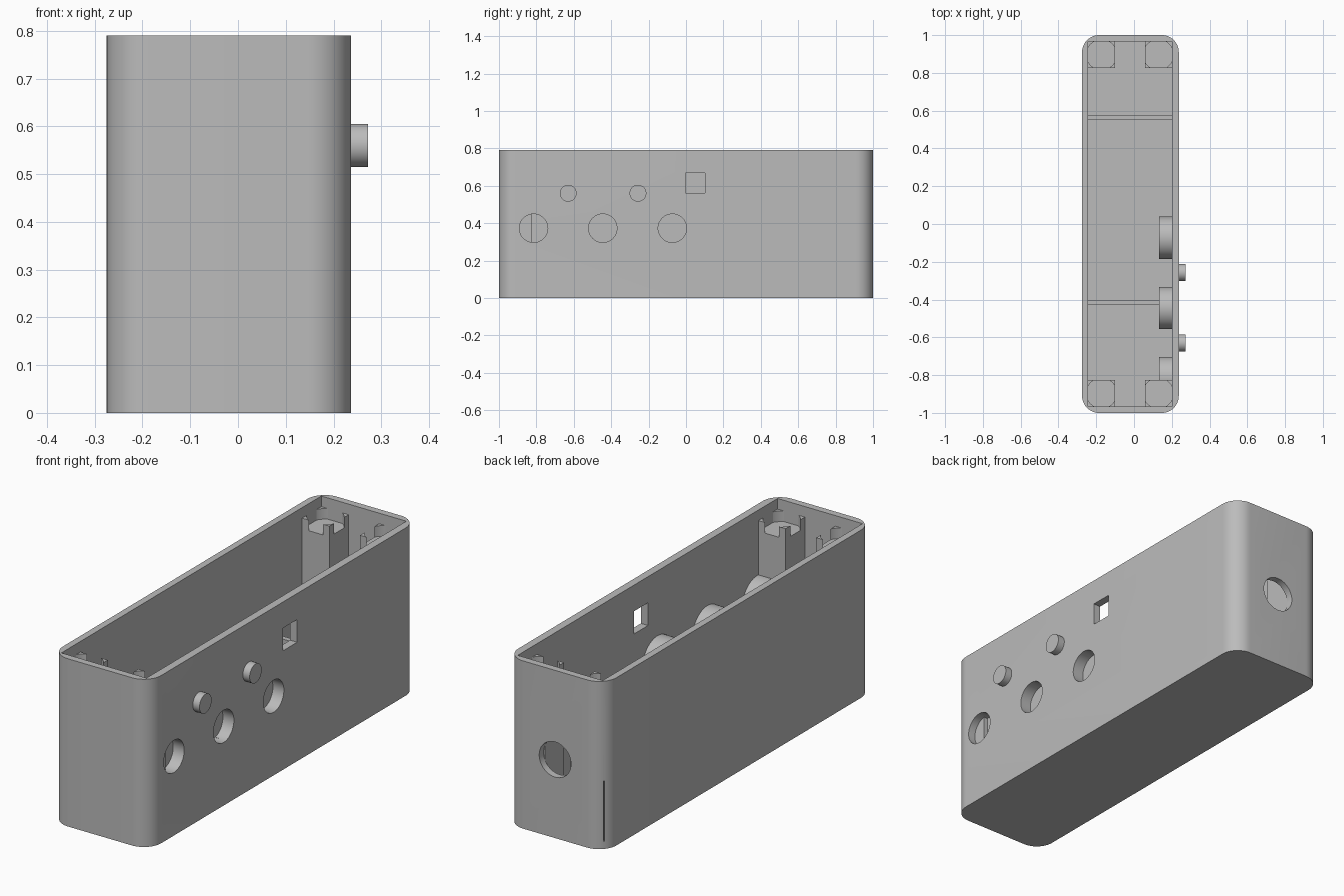
import bpy, bmesh, math
from mathutils import Matrix, Vector

if "Cube" in bpy.data.objects:
    bpy.data.objects.remove(bpy.data.objects["Cube"], do_unlink=True)

# One plain grey plastic
grey = bpy.data.materials.new("grey plastic")
grey.use_nodes = True
colour = (0.5, 0.5, 0.5, 1)
grey.diffuse_color = colour
grey.node_tree.nodes["Principled BSDF"].inputs["Base Color"].default_value = colour

# Main sizes
X0, X1, Y, H = -0.275, 0.237, 1.0, 0.79
IX0, IX1, IY = -0.243, 0.2, 0.967
FLOOR, RADIUS = 0.035, 0.09
POST = 0.142


def finish(name, bm):
    bmesh.ops.recalc_face_normals(bm, faces=bm.faces)
    mesh = bpy.data.meshes.new(name)
    bm.to_mesh(mesh)
    bm.free()
    mesh.materials.append(grey)
    obj = bpy.data.objects.new(name, mesh)
    bpy.context.collection.objects.link(obj)
    return obj


def box(name, lo, hi, turn=0):
    lo, hi = Vector(lo), Vector(hi)
    bm = bmesh.new()
    bmesh.ops.create_cube(bm, size=1, matrix=Matrix.Translation((lo + hi) / 2)
                          @ Matrix.Rotation(turn, 4, "Z") @ Matrix.Diagonal((*(hi - lo), 1)))
    return finish(name, bm)


def cylinder(name, centre, radius, depth, axis):
    turn = {"X": Matrix.Rotation(math.pi / 2, 4, "Y"),
            "Y": Matrix.Rotation(math.pi / 2, 4, "X"),
            "Z": Matrix.Identity(4)}[axis]
    bm = bmesh.new()
    bmesh.ops.create_cone(bm, cap_ends=True, segments=48, radius1=radius, radius2=radius,
                          depth=depth, matrix=Matrix.Translation(centre) @ turn)
    return finish(name, bm)


def cut(obj, cutter):
    cutter.hide_render = True
    mod = obj.modifiers.new("cut", "BOOLEAN")
    mod.operation, mod.solver, mod.object = "DIFFERENCE", "EXACT", cutter
    bpy.context.view_layer.objects.active = obj
    bpy.ops.object.modifier_apply(modifier=mod.name)
    bpy.data.objects.remove(cutter, do_unlink=True)


def smooth(obj):
    bpy.ops.object.select_all(action="DESELECT")
    obj.select_set(True)
    bpy.context.view_layer.objects.active = obj
    bpy.ops.object.shade_smooth_by_angle(angle=math.radians(30))


# Enclosure: rounded outline extruded upward
bm = bmesh.new()
outline = []
corners = [(X1, Y), (X0, Y), (X0, -Y), (X1, -Y)]
for quarter, (cx, cy) in enumerate(corners):
    cx -= math.copysign(RADIUS, cx)
    cy -= math.copysign(RADIUS, cy)
    for step in range(13):
        a = (quarter + step / 12) * math.pi / 2
        outline.append(bm.verts.new((cx + RADIUS * math.cos(a), cy + RADIUS * math.sin(a), 0)))
base = bm.faces.new(outline)
top = bmesh.ops.extrude_face_region(bm, geom=[base])["geom"]
bmesh.ops.translate(bm, vec=(0, 0, H), verts=[g for g in top if isinstance(g, bmesh.types.BMVert)])
shell = finish("enclosure", bm)

# Square-cornered cavity, open at the top
cut(shell, box("cavity", (IX0, -IY, FLOOR), (IX1, IY, 1)))

# Wall openings: round sockets, switch window, rear cable hole, corner slit
SOCKETS = (-0.815, -0.445, -0.073)
for y in SOCKETS:
    cut(shell, cylinder("socket_cutter", (0.22, y, 0.373), 0.076, 0.1, "X"))
cut(shell, box("window_cutter", (0.15, -0.003, 0.56), (0.3, 0.102, 0.667)))
cut(shell, cylinder("cable_cutter", (-0.018, Y, 0.37), 0.083, 0.15, "Y"))
cut(shell, box("slit_cutter", (-0.265, 0.965, FLOOR), (-0.235, 0.971, 0.32), math.radians(-45)))
smooth(shell)

# Socket housings inside the wall, each a blind cup
for i, y in enumerate(SOCKETS):
    housing = cylinder(f"socket_housing_{i + 1}", (0.168, y, 0.373), 0.112, 0.07, "X")
    cut(housing, cylinder("cup_cutter", (0.23, y, 0.373), 0.076, 0.1, "X"))
    smooth(housing)

# Push buttons
for i, y in enumerate((-0.63, -0.257)):
    smooth(cylinder(f"button_{i + 1}", (0.237, y, 0.56), 0.045, 0.07, "X"))

# Corner posts with a round recess that breaks through the sides
for side, x in (("right", IX0), ("left", IX1 - POST)):
    for end, y in (("back", IY - POST), ("front", -IY)):
        post = box(f"{end}_{side}_post", (x, y, FLOOR), (x + POST, y + POST, 0.74))
        cut(post, cylinder("recess_cutter", (x + POST / 2, y + POST / 2, 0.74), 0.08, 0.1, "Z"))
        smooth(post)

# Low divider ribs across the floor
for name, y in (("back_divider", 0.55), ("front_divider", -0.428)):
    box(name, (IX0, y, FLOOR), (IX1, y + 0.025, 0.3))
